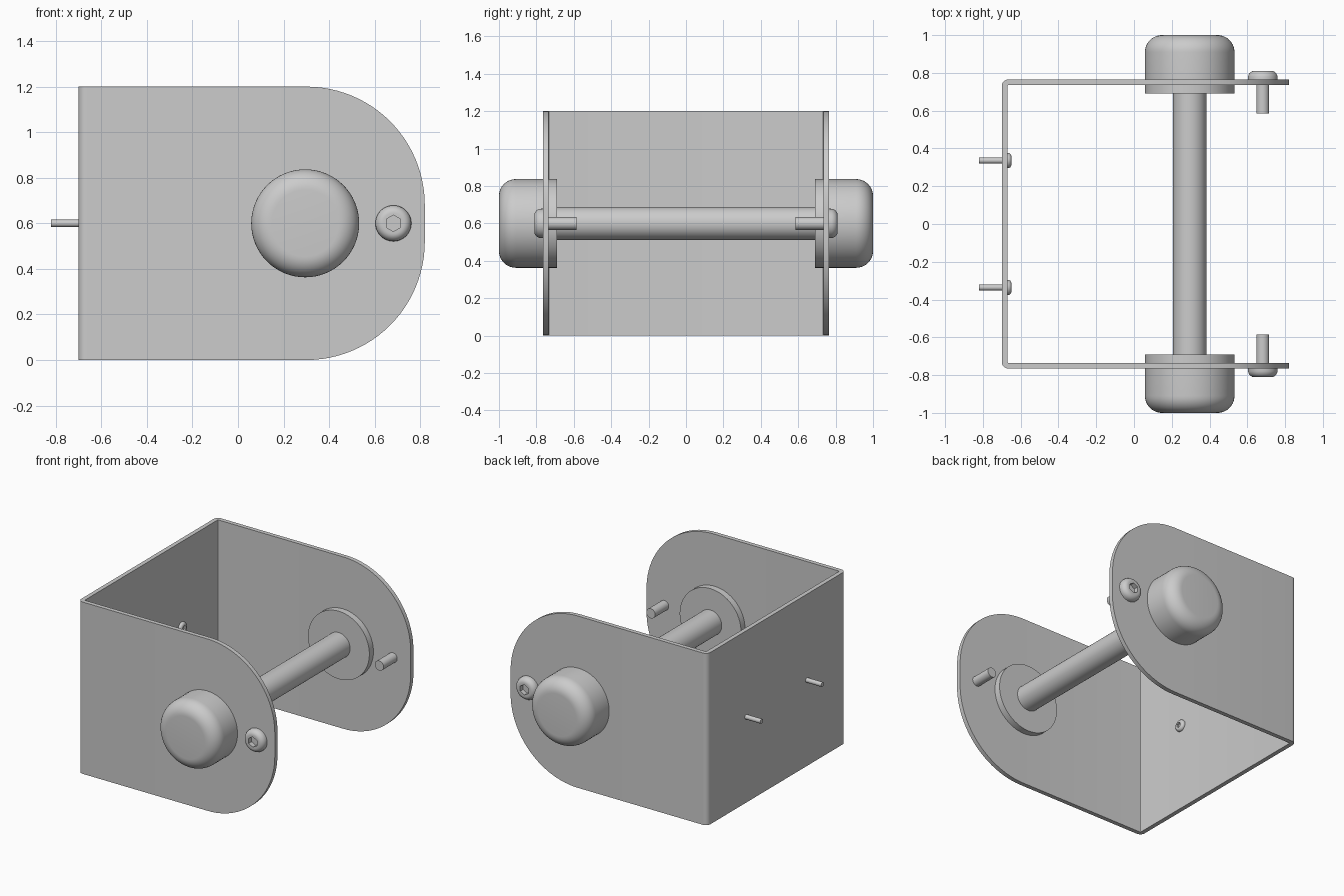
import bpy
from math import sin, cos, pi, radians
from mathutils import Vector, Matrix

if "Cube" in bpy.data.objects:
    bpy.data.objects.remove(bpy.data.objects["Cube"])


def add_mesh(name, verts, faces, angle=30):
    me = bpy.data.meshes.new(name)
    me.from_pydata(verts, [], faces)
    ob = bpy.data.objects.new(name, me)
    bpy.context.collection.objects.link(ob)
    bpy.ops.object.select_all(action='DESELECT')
    ob.select_set(True)
    bpy.context.view_layer.objects.active = ob
    bpy.ops.object.shade_smooth_by_angle(angle=radians(angle))
    return ob


def lathe(name, profile, origin, axis, n=48):
    """Revolve (radius, height[, 'hex']) points about an axis; capped at both ends."""
    d, up = Vector(axis), Vector((0, 0, 1))
    rot = Matrix((up.cross(d), up, d)).transposed()
    verts, faces = [], []
    for r, h, *kind in profile:
        for i in range(n):
            t = 2 * pi * i / n
            k = r
            if kind:
                k = r * cos(pi / 6) / cos((t - pi / 6) % (pi / 3) - pi / 6)
            verts.append(Vector(origin) + rot @ Vector((k * cos(t), k * sin(t), h)))
    for j in range(len(profile) - 1):
        for i in range(n):
            a, b = j * n + i, j * n + (i + 1) % n
            faces.append((a, b, b + n, a + n))
    faces.append(tuple(reversed(range(n))))
    faces.append(tuple(range(len(verts) - n, len(verts))))
    return add_mesh(name, verts, faces)


def screw(name, origin, axis, shank_r, shank_l, head_r, head_h, hex_r):
    # shank, domed button head, hex socket
    prof = [(shank_r, -shank_l), (shank_r, 0), (head_r, 0)]
    flat = hex_r * 1.25
    for i in range(1, 9):
        t = i / 8 * pi / 2
        prof.append((flat + (head_r - flat) * cos(t), head_h * (0.15 + 0.85 * sin(t))))
    prof += [(hex_r, head_h, 'hex'), (hex_r, head_h * 0.3, 'hex')]
    lathe(name, prof, origin, axis)


# bent sheet bracket: stations of (outer xy, inner xy, z margin) around the U
H, XB, YO, T, R, RO = 1.2, -0.70, 0.765, 0.03, 0.52, 0.035
half = []
for i in range(25):
    a = pi / 2 * (1 - i / 24)
    x = 0.30 + R * sin(a)
    half.append(((x, YO), (x, YO - T), R * (1 - cos(a))))
cx, cy = XB + RO, YO - RO
for i in range(9):
    a = pi / 2 * (1 + i / 8)
    half.append(((cx + RO * cos(a), cy + RO * sin(a)),
                 (cx + (RO - T) * cos(a), cy + (RO - T) * sin(a)), 0))
stations = half + [((o[0], -o[1]), (n[0], -n[1]), m) for o, n, m in reversed(half)]
verts, faces = [], []
for o, n, m in stations:
    verts += [(*o, m), (*n, m), (*n, H - m), (*o, H - m)]
for s in range(len(stations) - 1):
    for k in range(4):
        a, b = 4 * s + k, 4 * s + (k + 1) % 4
        faces.append((a, a + 4, b + 4, b))
e = len(verts) - 4
faces += [(0, 1, 2, 3), (e + 3, e + 2, e + 1, e)]
add_mesh("bracket", verts, faces)

# roller shaft
AX, AZ = 0.295, 0.6
lathe("shaft", [(0.088, -0.99), (0.088, 0.99)], (AX, 0, AZ), (0, 1, 0), 64)

# knobs, washers and side screws, mirrored front to back
KR, F = 0.237, 0.09
for side, s in (("front", -1), ("back", 1)):
    knob = [(KR, 0.75)]
    for i in range(11):
        t = i / 10 * pi / 2
        knob.append((KR - F + F * cos(t), 1 - F + F * sin(t)))
    lathe(side + "_knob", knob, (AX, 0, AZ), (0, s, 0), 64)
    lathe(side + "_washer", [(KR, 0.69), (KR, 0.74)], (AX, 0, AZ), (0, s, 0), 64)
    screw(side + "_side_screw", (0.682, s * YO, 0.6), (0, s, 0),
          0.034, 0.18, 0.079, 0.046, 0.036)
    # wall screws through the rear plate
    screw(side + "_wall_screw", (XB + T, s * 0.336, 0.6), (1, 0, 0),
          0.016, 0.15, 0.04, 0.021, 0.018)
